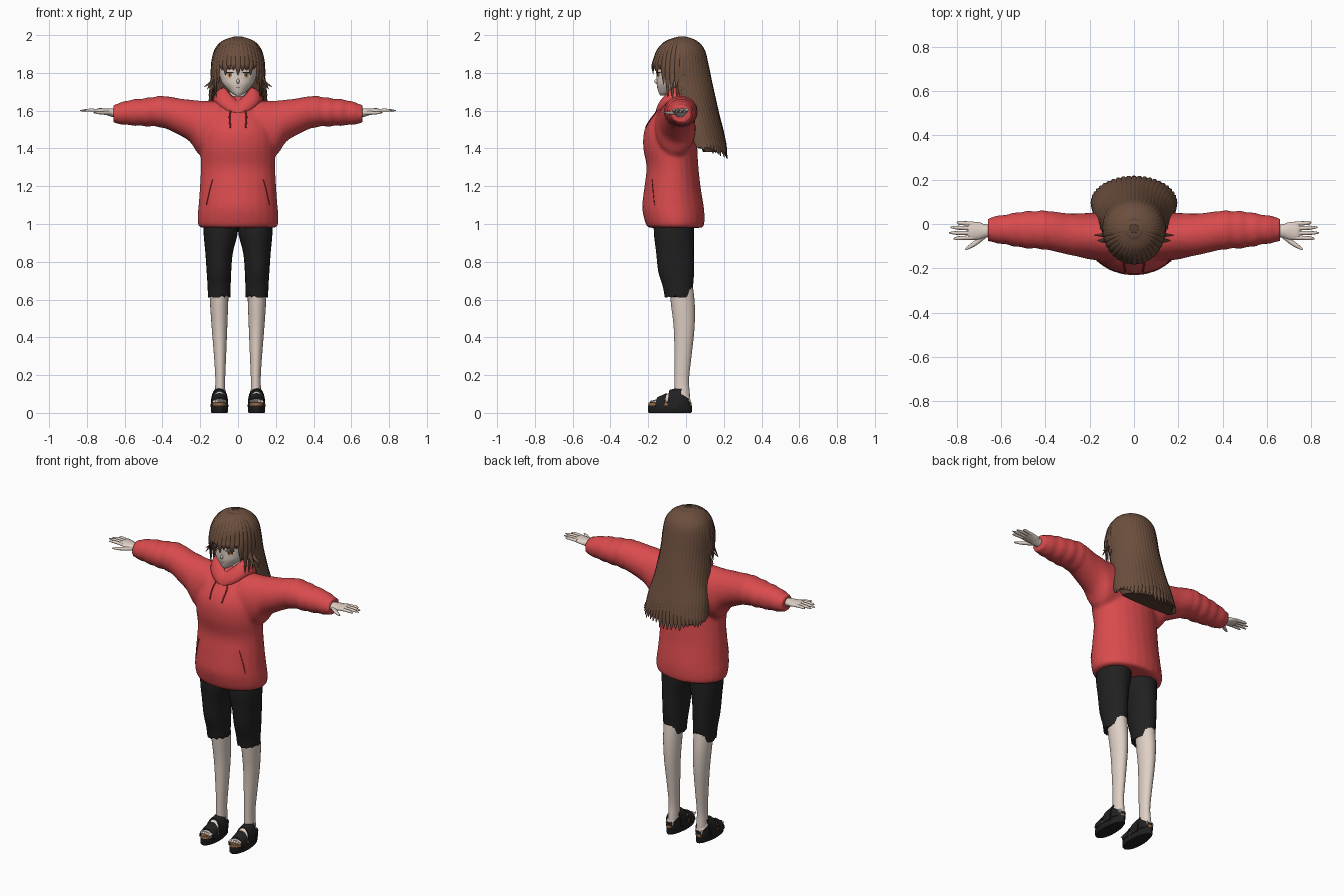
import bpy, bmesh, math, random
from mathutils import Vector
from mathutils.bvhtree import BVHTree

random.seed(4)
if "Cube" in bpy.data.objects:
    bpy.data.objects.remove(bpy.data.objects["Cube"])


def material(name, r, g, b):
    m = bpy.data.materials.new(name)
    m.use_nodes = True
    m.diffuse_color = (r, g, b, 1)
    m.node_tree.nodes["Principled BSDF"].inputs["Base Color"].default_value = (r, g, b, 1)
    return m


RED = material("hoodie red", .7, .07, .075)
DARK_RED = material("seam red", .25, .02, .025)
HAIR = material("hair brown", .15, .078, .048)
SHADE = material("deep hair brown", .1, .05, .032)
SKIN = material("pale skin", .74, .63, .56)
BLACK = material("soft black", .015, .015, .016)
CORK = material("cork brown", .3, .14, .055)
WHITE = material("eye white", .8, .76, .72)
AMBER = material("amber", .55, .22, .06)


def interp(rows, k=4):
    """Smooth curve through rows of numbers."""
    out = []
    for i in range(len(rows) - 1):
        a, b, c, d = (rows[max(0, min(j, len(rows) - 1))] for j in range(i - 1, i + 3))
        for s in range(k):
            t = s / k
            out.append(tuple(q + t * (r - p) / 2 + t * t * (2 * p - 5 * q + 4 * r - e) / 2
                             + t ** 3 * (3 * q - p - 3 * r + e) / 2
                             for p, q, r, e in zip(a, b, c, d)))
    return out + [tuple(rows[-1])]


def ring(c, u, v, n=24):
    angles = [math.tau * i / n for i in range(n)]
    return [Vector(c) + Vector(u) * math.cos(a) + Vector(v) * math.sin(a) for a in angles]


def loft(bm, rings, closed=False):
    vs = [[bm.verts.new(p) for p in r] for r in rings]
    n = len(vs[0])
    pairs = list(zip(vs, vs[1:])) + ([(vs[-1], vs[0])] if closed else [])
    for a, b in pairs:
        for i in range(n):
            j = (i + 1) % n
            bm.faces.new((a[i], a[j], b[j], b[i]))
    if not closed:
        bm.faces.new(vs[0])
        bm.faces.new(vs[-1])


def strand(bm, pts, widths, thick, out, n=8):
    """Tapered flat tube that follows points."""
    pts, out, rings = [Vector(p) for p in pts], Vector(out), []
    for i, p in enumerate(pts):
        tangent = (pts[min(i + 1, len(pts) - 1)] - pts[max(i - 1, 0)]).normalized()
        side = tangent.cross(out).normalized()
        x = i / (len(pts) - 1) * (len(widths) - 1)
        k = min(int(x), len(widths) - 2)
        w = widths[k] + (widths[k + 1] - widths[k]) * (x - k)
        rings.append(ring(p, side * w, side.cross(tangent) * w * thick, n))
    loft(bm, rings)


def finish(bm, name, mat, mirror=False, angle=50):
    bmesh.ops.recalc_face_normals(bm, faces=bm.faces)
    me = bpy.data.meshes.new(name)
    bm.to_mesh(me)
    bm.free()
    me.materials.append(mat)
    for p in me.polygons:
        p.use_smooth = True
    me.set_sharp_from_angle(angle=math.radians(angle))
    ob = bpy.data.objects.new(name, me)
    bpy.context.collection.objects.link(ob)
    if mirror:
        ob.modifiers.new("mirror", 'MIRROR').use_mirror_merge = False
    return ob


def column(rows):
    """Rings stacked in z from (z, cx, rx, cy, ry)."""
    return [ring((cx, cy, z), (rx, 0, 0), (0, ry, 0)) for z, cx, rx, cy, ry in interp(rows)]


def ball(name, mat, centre, radii, mirror=False):
    bm = bmesh.new()
    bmesh.ops.create_uvsphere(bm, u_segments=24, v_segments=14, radius=1)
    bmesh.ops.scale(bm, vec=radii, verts=bm.verts)
    bmesh.ops.translate(bm, vec=centre, verts=bm.verts)
    return finish(bm, name, mat, mirror)


# Hoodie: torso and creased sleeves fused into one soft surface
bm = bmesh.new()
torso = [(.98, .2, -.2, .09), (1, .213, -.213, .097), (1.05, .214, -.227, .098),
         (1.1, .209, -.232, .093), (1.2, .202, -.22, .077), (1.3, .197, -.209, .066),
         (1.4, .199, -.226, .06), (1.48, .192, -.224, .057), (1.54, .172, -.2, .056),
         (1.6, .14, -.155, .052), (1.65, .11, -.122, .042), (1.675, .08, -.1, .03)]
loft(bm, column([(z, 0, rx, (f + b) / 2, (b - f) / 2) for z, rx, f, b in torso]))
sleeve = [(.1, 1.36, 1.65, -.06, .11), (.2, 1.365, 1.653, -.055, .105), (.25, 1.43, 1.658, -.05, .098),
          (.3, 1.465, 1.663, -.045, .093), (.4, 1.51, 1.678, -.028, .088),
          (.5, 1.518, 1.665, -.026, .082), (.58, 1.523, 1.655, -.025, .068),
          (.64, 1.53, 1.637, -.025, .058), (.66, 1.532, 1.633, -.025, .054)]
for s in (-1, 1):
    rings = []
    for x, lo, hi, cy, ry in interp(sleeve, 8):
        f = 1 + (.035 * math.sin(x * 95) if x > .38 else 0)
        rings.append(ring((s * x, cy, (lo + hi) / 2), (0, ry * f, 0), (0, 0, (hi - lo) / 2 * f), 32))
    loft(bm, rings)
hoodie = finish(bm, "hoodie", RED, angle=180)
remesh = hoodie.modifiers.new("fuse", 'REMESH')
remesh.mode, remesh.voxel_size, remesh.use_smooth_shade = 'VOXEL', .011, True
soften = hoodie.modifiers.new("soften", 'SMOOTH')
soften.factor, soften.iterations = .5, 4

# Hood: rolled collar with a dip in front, and the fold at the back
bm = bmesh.new()
rings = []
for i in range(48):
    a = math.tau * i / 48 - math.pi
    out = Vector((math.sin(a), -math.cos(a), 0))
    c = Vector((.1 * out.x, -.035 + .095 * out.y, 1.61 + .07 * min(1, abs(a) / 1.1)))
    rings.append(ring(c, out * .03 + Vector((0, 0, -.012)), out * -.012 + Vector((0, 0, .04)), 14))
loft(bm, rings, closed=True)
finish(bm, "hood_collar", RED)
ball("hood_back", RED, (0, .05, 1.6), (.13, .065, .09))

# Head, neck and nose
bm = bmesh.new()
loft(bm, column([(1.68, 0, .012, -.118, .018), (1.692, 0, .032, -.108, .035), (1.71, 0, .052, -.092, .057),
                 (1.74, 0, .08, -.072, .083), (1.77, 0, .094, -.055, .1), (1.82, 0, .105, -.038, .118),
                 (1.88, 0, .11, -.025, .12), (1.94, 0, .08, -.02, .09)]))
head = finish(bm, "head", SKIN, angle=180)
bm = bmesh.new()
loft(bm, column([(1.58, 0, .06, -.035, .055), (1.65, 0, .046, -.035, .045), (1.74, 0, .046, -.04, .046)]))
finish(bm, "neck", SKIN)
ball("nose", SKIN, (0, -.154, 1.756), (.008, .014, .013))

depsgraph = bpy.context.evaluated_depsgraph_get()
surface = {ob: BVHTree.FromObject(ob, depsgraph) for ob in (head, hoodie)}


def on_front(ob, x, z, lift):
    hit = surface[ob].ray_cast(Vector((x, -1, z)), Vector((0, 1, 0)))[0]
    return Vector((x, hit.y - lift, z))


# Eyes, brows and mouth as thin plates laid on the face
def plate(name, mat, cx, cz, rx, rz, lift, mirror=True):
    bm = bmesh.new()
    centre = bm.verts.new(on_front(head, cx, cz, lift))
    rim = [bm.verts.new(on_front(head, p.x, p.z, lift))
           for p in ring((cx, 0, cz), (rx, 0, 0), (0, 0, rz), 20)]
    for i, v in enumerate(rim):
        bm.faces.new((centre, v, rim[(i + 1) % 20]))
    ob = finish(bm, name, mat, mirror)
    if ob.data.polygons[0].normal.y > 0:
        ob.data.flip_normals()


plate("eye_whites", WHITE, .045, 1.788, .024, .014, .002)
plate("irises", AMBER, .044, 1.788, .012, .014, .003)
plate("pupils", BLACK, .044, 1.789, .005, .007, .004)
plate("eyelashes", BLACK, .046, 1.801, .027, .0035, .005)
plate("eyebrows", SHADE, .045, 1.822, .024, .003, .003)
plate("mouth", DARK_RED, 0, 1.722, .013, .0015, .002, False)

# Drawstrings and pocket openings follow the hoodie front
for name, line, w in (("drawstrings", [(.035, 1.61), (.045, 1.57), (.04, 1.51)], .004),
                      ("pocket_seams", [(.135, 1.235), (.15, 1.18), (.168, 1.1)], .0025)):
    bm = bmesh.new()
    strand(bm, [on_front(hoodie, x, z, .003) for x, z in interp(line, 6)], [w, w], .8, (0, -1, 0))
    finish(bm, name, DARK_RED, True)

# Hair mass: full dome above the brow, then a curtain behind the head
bm = bmesh.new()
mass = [(1.99, -.02, .02, .02, .02), (1.98, -.02, .055, .055, .06), (1.94, -.02, .105, .1, .115),
        (1.88, -.02, .128, .122, .145), (1.85, -.02, .13, .127, .148), (1.84, -.015, .13, .127, .02),
        (1.75, -.01, .133, .138, .02), (1.6, .03, .148, .128, .01), (1.5, .06, .168, .123, .01),
        (1.41, .09, .178, .113, .01), (1.38, .1, .17, .1, .01)]
rings = []
for z, cy, rx, back, front in interp(mass, 3):
    r = ring((0, 0, z), (rx, 0, 0), (0, 1, 0), 40)
    for p in r:
        p.y = cy + p.y * (back if p.y > 0 else front)
    rings.append(r)
loft(bm, rings)
finish(bm, "hair_mass", SHADE)


def lock(bm, deg, rows, widths, thick):
    a = math.radians(deg)
    pts = [(rx * math.sin(a), cy + ry * math.cos(a), z) for z, cy, rx, ry in interp(rows, 4)]
    strand(bm, pts, widths, thick, (math.sin(a), math.cos(a), .25))


# Long back locks
bm = bmesh.new()
for i in range(27):
    deg = -98 + 196 * i / 26
    tip = 1.34 + random.uniform(0, .03) + .05 * (1 - math.cos(math.radians(deg)))
    lock(bm, deg, [(1.99, -.02, .02, .02), (1.965, -.02, .08, .075), (1.92, -.02, .118, .112),
                   (1.85, -.02, .133, .13), (1.75, -.01, .137, .14), (1.6, .03, .153, .133),
                   (1.5, .06, .174, .128), (1.42, .085, .185, .122), (tip, .1, .195, .118)],
         [.005, .014, .018, .019, .021, .022, .023, .018, .002], .42)
finish(bm, "back_hair", HAIR, angle=80)

# Fringe, with longer locks beside the face
bm = bmesh.new()
for i in range(19):
    b = -90 + 10 * i
    tip = (1.775 if i % 3 == 0 else 1.805) if abs(b) < 45 else 1.735 if abs(b) < 60 else 1.66
    tip += random.uniform(0, .015)
    low = .6 * 1.86 + .4 * tip
    lock(bm, 180 + b, [(1.99, -.02, .02, .02), (1.965, -.02, .08, .085), (1.92, -.02, .118, .128),
                       (1.86, -.02, .134, .15), (low, -.02, .138, .157), (tip, -.02, .132, .152)],
         [.005, .013, .017, .018, .016, .001], .4)
finish(bm, "fringe", HAIR, angle=80)
bm = bmesh.new()
for end in ((.182, -.05, 1.725), (.165, -.075, 1.71), (.155, -.02, 1.68)):
    path = [(.125, end[1] + .01, 1.84), (.138, end[1], 1.76), end]
    strand(bm, interp(path), [.003, .012, .009, .001], .45, (1, -.5, 0))
finish(bm, "side_flicks", HAIR, True)

# Hands
bm = bmesh.new()
palm = [(.62, -.03, .028, 1.583, .026), (.67, -.032, .03, 1.59, .022), (.7, -.031, .039, 1.595, .017),
        (.735, -.031, .041, 1.6, .013), (.75, -.031, .035, 1.6, .009)]
loft(bm, [ring((x, cy, cz), (0, ry, 0), (0, 0, rz)) for x, cy, ry, cz, rz in interp(palm)])
for base, tip, reach in ((.001, .008, .8), (-.02, -.015, .828), (-.041, -.04, .836), (-.061, -.066, .815)):
    strand(bm, interp([(.73, base, 1.6), (.78, (base + tip) / 2, 1.603), (reach, tip, 1.6)]),
           [.011, .0095, .009, .003], .85, (0, 0, 1), 10)
strand(bm, interp([(.675, -.05, 1.587), (.715, -.085, 1.588), (.762, -.115, 1.59)]),
       [.014, .012, .01, .004], .85, (0, 0, 1), 10)
finish(bm, "hands", SKIN, True)

# Shorts with ragged hems
bm = bmesh.new()
rings = column([(1.04, .09, .09, -.065, .105), (.95, .092, .09, -.064, .106), (.85, .1, .073, -.058, .1),
                (.75, .101, .065, -.052, .095), (.67, .1, .061, -.043, .08), (.61, .1, .059, -.04, .072)])
for i, p in enumerate(rings[-1]):
    p.z += .022 * (i % 2) * random.random()
loft(bm, rings)
finish(bm, "shorts", BLACK, True)

# Legs and feet
bm = bmesh.new()
loft(bm, column([(.7, .1, .052, -.03, .062), (.58, .1, .048, -.017, .063), (.45, .098, .041, -.01, .055),
                 (.3, .095, .032, -.016, .045), (.18, .094, .026, -.022, .038), (.1, .095, .028, -.02, .04),
                 (.055, .097, .03, -.018, .04)]))
finish(bm, "legs", SKIN, True)
bm = bmesh.new()
foot = [(.02, .024, .085), (-.03, .03, .125), (-.08, .034, .112), (-.13, .037, .082), (-.165, .034, .07)]
loft(bm, [ring((.098, y, (.045 + top) / 2), (w, 0, 0), (0, 0, (top - .045) / 2)) for y, w, top in interp(foot)])
for i in range(5):
    strand(bm, [(.068 + .0145 * i, y, .06) for y in (-.15, -.17, -.19 + .005 * i)],
           [.008, .009, .004], .9, (0, 0, 1))
finish(bm, "feet", SKIN, True)


# Sandals: sole, cork bed, heel cup and two broad straps
def footprint(name, mat, levels):
    bm = bmesh.new()
    rings = []
    for z, grow in levels:
        r = ring((.098, -.085, z), (.045 + grow, 0, 0), (0, .116 + grow, 0), 32)
        for p in r:
            p.x = .098 + (p.x - .098) * (1.0 - .9 * (p.y + .085))
        rings.append(r)
    loft(bm, rings)
    finish(bm, name, mat, True, 40)


footprint("sandal_soles", BLACK, [(0, -.004), (.005, 0), (.04, 0)])
footprint("cork_beds", CORK, [(.04, -.001), (.054, -.003)])
bm = bmesh.new()
for y0, y1, h0, h1 in ((-.165, -.115, .082, .105), (-.1, -.035, .122, .138)):
    rings = []
    for y, h in ((y0, h0), (y1, h1)):
        arch = [(.098 + r * math.cos(a), y + .012 * math.sin(a), .03 + (h - .03 + dz) * math.sin(a) ** .8)
                for r, dz, way in ((.047, 0, 1), (.039, -.008, -1))
                for a in [math.pi * k / 12 for k in range(13)][::way]]
        rings.append([Vector(p) for p in arch])
    loft(bm, rings)
finish(bm, "sandal_straps", BLACK, True, 40)
bm = bmesh.new()
outer = [math.pi * (-.12 + 1.24 * k / 16) for k in range(17)]
rings = []
for a in outer:
    d = Vector((.04 * math.cos(a), .05 * math.sin(a), 0))
    c = Vector((.098, -.025, 0)) + d
    top = .1 - .03 * max(0, math.sin(a))
    rings.append([c + Vector((0, 0, .04)), c + Vector((0, 0, top)),
                  c - d * .15 + Vector((0, 0, top)), c - d * .15 + Vector((0, 0, .04))])
loft(bm, rings)
finish(bm, "heel_cups", BLACK, True, 40)
